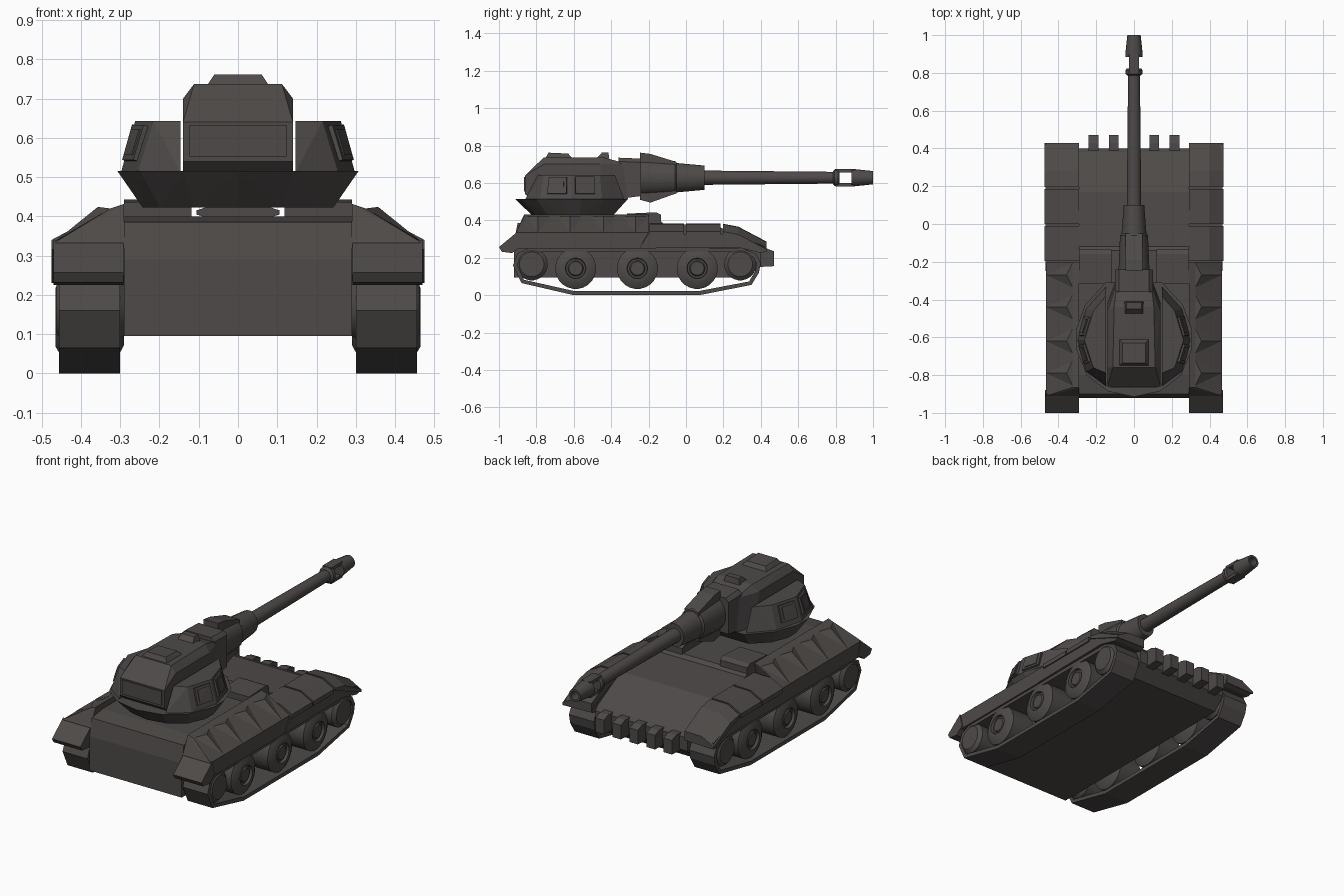
import bpy, bmesh, math
from mathutils import Vector

paint = bpy.data.materials.new("dark_grey_paint")
paint.diffuse_color = (0.075, 0.068, 0.065, 1)


def finish(name, bm, smooth=False):
    bmesh.ops.recalc_face_normals(bm, faces=bm.faces)
    me = bpy.data.meshes.new(name)
    bm.to_mesh(me)
    bm.free()
    me.materials.append(paint)
    if smooth:
        for p in me.polygons:
            p.use_smooth = True
        me.set_sharp_from_angle(angle=math.radians(30))
    ob = bpy.data.objects.new(name, me)
    bpy.context.collection.objects.link(ob)
    return ob


def hull(name, pts, mirror=False):
    """Convex solid around points, optionally closed by its x mirror."""
    if mirror:
        pts = pts + [(-x, y, z) for x, y, z in pts]
    bm = bmesh.new()
    for p in pts:
        bm.verts.new(p)
    r = bmesh.ops.convex_hull(bm, input=bm.verts)
    loose = [v for v in bm.verts if not v.link_faces]
    bmesh.ops.delete(bm, geom=loose, context='VERTS')
    bmesh.ops.dissolve_limit(bm, angle_limit=0.02, verts=bm.verts, edges=bm.edges)
    return finish(name, bm)


def box(name, x0, x1, y0, y1, z0, z1):
    return hull(name, [(x, y, z) for x in (x0, x1) for y in (y0, y1) for z in (z0, z1)])


def prism(name, profile, x0, x1):
    """Extrude a y-z profile along x."""
    bm = bmesh.new()
    a = [bm.verts.new((x0, y, z)) for y, z in profile]
    b = [bm.verts.new((x1, y, z)) for y, z in profile]
    n = len(a)
    bm.faces.new(a)
    bm.faces.new(b)
    for i in range(n):
        bm.faces.new((a[i], a[(i + 1) % n], b[(i + 1) % n], b[i]))
    return finish(name, bm)


def lathe(name, axis, c, profile, n=20, sx=1.0):
    """Turned part along x or y from (distance, radius) pairs."""
    bm = bmesh.new()
    rings = []
    for t, r in profile:
        ring = []
        for i in range(n):
            a = 2 * math.pi * (i + 0.5) / n
            u, v = r * math.cos(a), r * math.sin(a)
            p = (t, c[1] + u, c[2] + v) if axis == 'x' else (c[0] + u * sx, t, c[2] + v)
            ring.append(bm.verts.new(p))
        rings.append(ring)
    for a, b in zip(rings, rings[1:]):
        for i in range(n):
            bm.faces.new((a[i], a[(i + 1) % n], b[(i + 1) % n], b[i]))
    bm.faces.new(rings[0])
    bm.faces.new(rings[-1])
    return finish(name, bm, True)


def plate(name, quad, u0, u1, v0, v1, t):
    """Raised plate on part of a four-cornered facet."""
    a, b, c, d = [Vector(q) for q in quad]
    nrm = (b - a).cross(d - a).normalized()
    if nrm.x * a.x < 0:
        nrm = -nrm
    pts = []
    for u, v in ((u0, v0), (u1, v0), (u1, v1), (u0, v1)):
        p = a.lerp(b, u).lerp(d.lerp(c, u), v)
        pts += [tuple(p - nrm * 0.01), tuple(p + nrm * t)]
    return hull(name, pts)


# Hull body
prism("hull", [(-0.92, 0.095), (-0.92, 0.29), (-0.90, 0.385), (-0.80, 0.40), (-0.14, 0.40),
               (-0.12, 0.382), (0.17, 0.37), (0.38, 0.26), (0.40, 0.235), (0.40, 0.16),
               (0.33, 0.095)], -0.29, 0.29)
for i in range(5):
    x = (i - 2) * 0.107
    prism("front_tooth", [(0.38, 0.15), (0.38, 0.25), (0.43, 0.25), (0.47, 0.235), (0.47, 0.155)],
          x - 0.026, x + 0.026)

track_loop = [(0.07, 0), (0.35, 0.055), (0.39, 0.12), (0.40, 0.17), (0.375, 0.22), (0.30, 0.252),
              (-0.84, 0.252), (-0.90, 0.225), (-0.925, 0.16), (-0.88, 0.065), (-0.60, 0)]

for s in (-1, 1):
    # Tracks
    bm = bmesh.new()
    a = [bm.verts.new((s * 0.30, y, z)) for y, z in track_loop]
    b = [bm.verts.new((s * 0.456, y, z)) for y, z in track_loop]
    for i in range(len(a)):
        j = (i + 1) % len(a)
        bm.faces.new((a[i], a[j], b[j], b[i]))
    ob = finish("track", bm)
    mod = ob.modifiers.new("thickness", 'SOLIDIFY')
    mod.thickness, mod.offset = 0.022, -1

    # Road wheels with recessed hubs, then the end wheels
    for y in (-0.59, -0.26, 0.06):
        lathe("road_wheel", 'x', (0, y, 0.143),
              [(s * t, r) for t, r in ((0.29, 0.07), (0.31, 0.11), (0.445, 0.11), (0.465, 0.075),
                                       (0.465, 0.055), (0.45, 0.052), (0.45, 0.042), (0.46, 0.036))], 24)
    for y in (-0.825, 0.29):
        lathe("end_wheel", 'x', (0, y, 0.165),
              [(s * t, r) for t, r in ((0.29, 0.07), (0.31, 0.086), (0.445, 0.086), (0.462, 0.066))], 24)

    # Rear fender with ridges and mud flap
    hull("rear_fender", [(s * x, y, z) for x, y, z in (
        (0.29, -0.865, 0.432), (0.325, -0.865, 0.42), (0.465, -0.91, 0.335), (0.465, -0.91, 0.25),
        (0.29, -0.91, 0.335), (0.29, -0.91, 0.25), (0.29, -0.20, 0.432), (0.325, -0.20, 0.42),
        (0.465, -0.20, 0.335), (0.465, -0.25, 0.25), (0.29, -0.25, 0.25))])
    for y in (-0.27, -0.44, -0.62, -0.79):
        hull("fender_ridge", [(s * x, y + d, z) for x, d, z in (
            (0.325, -0.065, 0.42), (0.325, 0.065, 0.42), (0.465, 0, 0.337), (0.357, 0, 0.424),
            (0.33, 0, 0.38))])
    prism("mud_flap", [(-0.90, 0.34), (-1.0, 0.257), (-0.985, 0.232), (-0.93, 0.225), (-0.88, 0.26)],
          s * 0.292, s * 0.47)

    # Front fender strip and the three stowage boxes on it
    prism("front_fender", [(-0.25, 0.25), (-0.20, 0.33), (0.27, 0.325), (0.42, 0.26), (0.43, 0.235),
                           (0.40, 0.225), (0.28, 0.255)], s * 0.29, s * 0.468)
    for y0, y1 in ((-0.195, -0.01), (0.0, 0.185)):
        hull("fender_box", [(s * x, y, z) for y in (y0, y1) for x, z in (
            (0.292, 0.32), (0.292, 0.382), (0.40, 0.38), (0.475, 0.34), (0.475, 0.315))])
    hull("fender_nose_box", [(s * x, y, z + dz) for y, dz in ((0.197, 0), (0.28, -0.016), (0.43, -0.095))
                             for x, z in ((0.292, 0.33), (0.292, 0.382), (0.40, 0.38),
                                          (0.475, 0.34), (0.475, 0.325))])

    # Raised deck boxes ahead of the turret
    prism("deck_box", [(-0.315, 0.39), (-0.315, 0.436), (-0.16, 0.443), (-0.135, 0.43), (-0.135, 0.37)],
          s * 0.118, s * 0.29)

    # Turret cheek and its window plates
    low = [(0.147, -0.33), (0.255, -0.45), (0.298, -0.615), (0.255, -0.78), (0.147, -0.86)]
    top = [(0.147, -0.38), (0.215, -0.46), (0.262, -0.615), (0.215, -0.76), (0.147, -0.79)]
    lo = [(s * x, y, 0.512) for x, y in low]
    hi = [(s * x, y, 0.643) for x, y in top]
    hull("turret_cheek", lo + hi)
    for i, u0, u1 in ((1, 0.22, 0.86), (2, 0.14, 0.78)):
        quad = (lo[i], lo[i + 1], hi[i + 1], hi[i])
        plate("cheek_window_frame", quad, u0, u1, 0.22, 0.90, 0.012)
        plate("cheek_window", quad, u0 + 0.09, u1 - 0.09, 0.31, 0.81, 0.016)

# Turret ring and flared base
lathe("turret_ring", 'y', (0, 0, 0.41), [(-0.72, 0.02), (-0.48, 0.02)], 12, 5.5)
rim = [(0.15, -0.31), (0.26, -0.43), (0.307, -0.56), (0.307, -0.66), (0.25, -0.80), (0.14, -0.885), (0, -0.915)]
hull("turret_base", [(x, y, 0.515) for x, y in rim] +
     [(x * 0.79, -0.59 + (y + 0.59) * 0.70, 0.422) for x, y in rim], True)

# Turret centre block, roof parts and rear panel
hull("turret_body", [(0.14, -0.83, 0.512), (0.14, -0.86, 0.54), (0.14, -0.86, 0.64), (0.14, -0.76, 0.70),
                     (0.112, -0.76, 0.737), (0.14, -0.46, 0.70), (0.105, -0.44, 0.737),
                     (0.09, -0.31, 0.70), (0.10, -0.31, 0.512), (0.14, -0.42, 0.512)], True)
box("rear_panel", -0.124, 0.124, -0.866, -0.85, 0.553, 0.633)
hull("roof_hatch", [(0.078, -0.75, 0.735), (0.078, -0.61, 0.735), (0.06, -0.735, 0.762),
                    (0.06, -0.63, 0.757)], True)
hull("periscope", [(0.05, -0.48, 0.73), (0.05, -0.41, 0.73), (0.04, -0.45, 0.762),
                   (0.04, -0.415, 0.762)], True)

# Gun mount, sleeve and barrel
G = (0, 0, 0.628)
hull("gun_mount", [(0.10, -0.36, 0.515), (0.10, -0.36, 0.715), (0.08, -0.36, 0.735), (0.10, -0.24, 0.53),
                   (0.10, -0.24, 0.71), (0.08, -0.24, 0.73)], True)
prism("gun_fin", [(-0.245, 0.762), (-0.19, 0.755), (-0.05, 0.712), (-0.05, 0.545), (-0.19, 0.495),
                  (-0.245, 0.51)], -0.045, 0.045)
lathe("gun_sleeve", 'y', G, [(-0.26, 0.10), (-0.06, 0.09), (-0.05, 0.08), (0.10, 0.066)], 16, 0.84)
lathe("barrel", 'y', G, [(0.08, 0.039), (0.80, 0.032)], 16)

# Muzzle brake: collar, open side windows between two bridges, hollow tip
lathe("muzzle_collar", 'y', G, [(0.785, 0.034), (0.795, 0.046), (0.812, 0.047), (0.822, 0.04)], 16)
for s in (-1, 1):
    prism("muzzle_bridge", [(0.80, 0.628 + s * 0.028), (0.80, 0.628 + s * 0.046),
                            (0.90, 0.628 + s * 0.046), (0.90, 0.628 + s * 0.028)], -0.027, 0.027)
lathe("muzzle_tip", 'y', G, [(0.885, 0.047), (0.90, 0.047), (1.0, 0.036), (1.0, 0.024), (0.91, 0.024)], 16)
